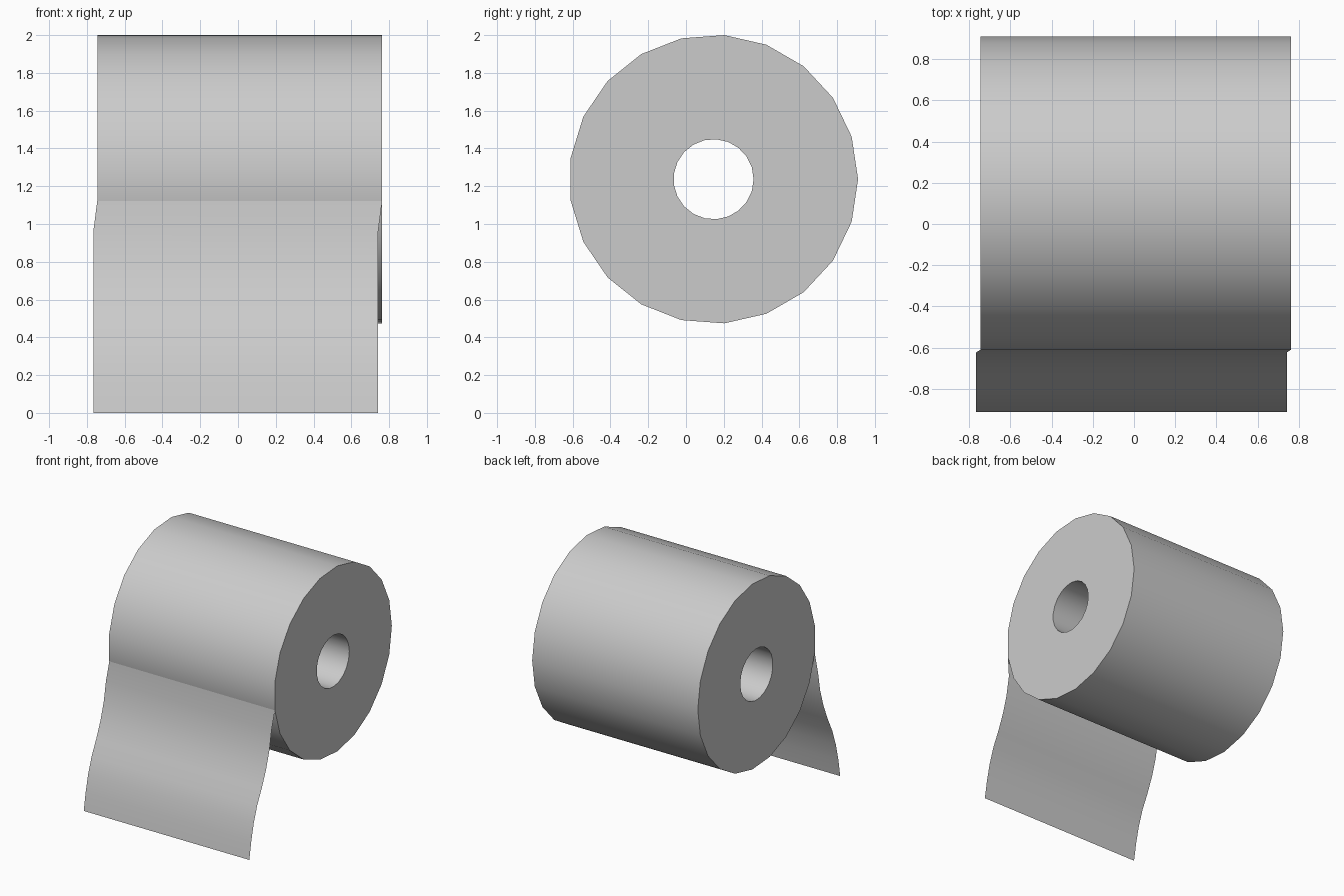
import bpy, bmesh, math

if "Cube" in bpy.data.objects:
    bpy.data.objects.remove(bpy.data.objects["Cube"])

SIDES = 21
CY, CZ = 0.146, 1.237      # roll axis
R_OUT, R_IN = 0.765, 0.212
X0, X1 = -0.745, 0.763


def make_object(name, bm):
    mesh = bpy.data.meshes.new(name)
    bm.to_mesh(mesh)
    bm.free()
    obj = bpy.data.objects.new(name, mesh)
    bpy.context.collection.objects.link(obj)
    bpy.ops.object.select_all(action='DESELECT')
    obj.select_set(True)
    bpy.context.view_layer.objects.active = obj
    bpy.ops.object.shade_smooth_by_angle(angle=math.radians(30))
    return obj


# Paper roll: rectangular section swept around the x axis, leaving the core open
bm = bmesh.new()
section = [(X0, R_OUT), (X1, R_OUT), (X1, R_IN), (X0, R_IN)]
rings = []
for i in range(SIDES):
    a = 2 * math.pi * i / SIDES
    rings.append([bm.verts.new((x, CY + r * math.cos(a), CZ + r * math.sin(a)))
                  for x, r in section])
for i in range(SIDES):
    a, b = rings[i], rings[(i + 1) % SIDES]
    for j in range(4):
        k = (j + 1) % 4
        bm.faces.new((a[j], a[k], b[k], b[j]))
bmesh.ops.recalc_face_normals(bm, faces=bm.faces)
make_object("paper_roll", bm)

# Hanging sheet: thin S-curved strip, shifted slightly sideways below the roll
path = [(-0.61, 1.123, 0), (-0.623, 0.96, 1), (-0.652, 0.80, 1), (-0.695, 0.66, 1),
        (-0.75, 0.53, 1), (-0.81, 0.41, 1), (-0.855, 0.28, 1), (-0.888, 0.14, 1),
        (-0.912, 0.0, 1)]
bm = bmesh.new()
rows = [[bm.verts.new((x - 0.021 * s, y, z)) for x in (X0, X1)] for y, z, s in path]
for a, b in zip(rows, rows[1:]):
    bm.faces.new((a[0], b[0], b[1], a[1]))
make_object("hanging_sheet", bm)
